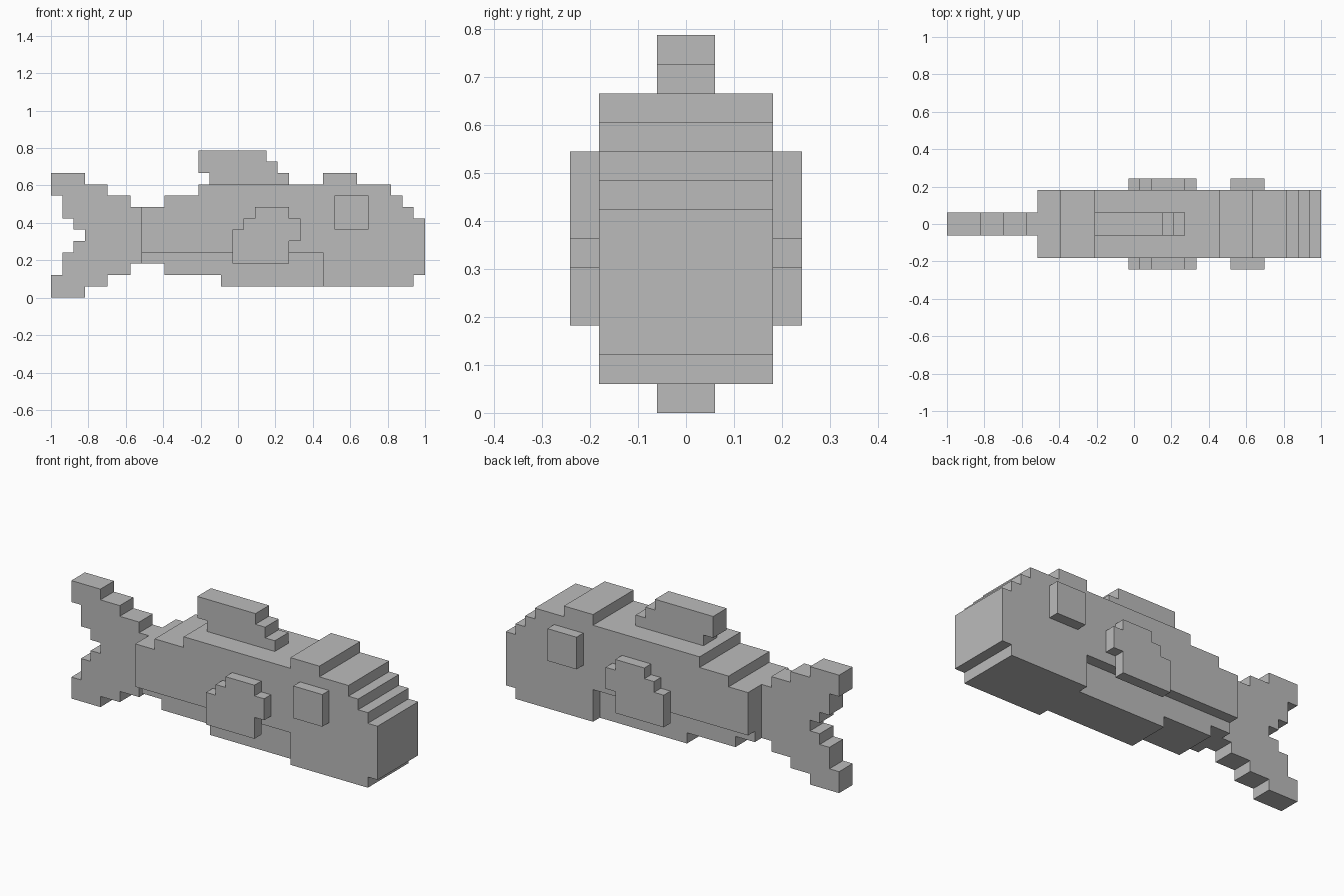
import bpy
import bmesh

if "Cube" in bpy.data.objects:
    bpy.data.objects.remove(bpy.data.objects["Cube"])

U = 2 / 33  # one block

grey = bpy.data.materials.new("plain grey")
grey.diffuse_color = (0.5, 0.5, 0.5, 1)
grey.use_nodes = True
grey.node_tree.nodes["Principled BSDF"].inputs["Base Color"].default_value = grey.diffuse_color


def stepped(start, moves):
    """Blocky outline: alternate horizontal and vertical moves from start."""
    x, z = start
    pts = [(x, z)]
    for i, m in enumerate(moves):
        if i % 2 == 0:
            x += m
        else:
            z += m
        pts.append((x, z))
    return pts


def slab(name, outline, y0, y1):
    """Extrude an x-z outline (in blocks) from y0 to y1."""
    bm = bmesh.new()
    face = bm.faces.new([bm.verts.new((x * U - 1, y0 * U, z * U)) for x, z in outline])
    ext = bmesh.ops.extrude_face_region(bm, geom=[face])
    verts = [v for v in ext["geom"] if isinstance(v, bmesh.types.BMVert)]
    bmesh.ops.translate(bm, verts=verts, vec=(0, (y1 - y0) * U, 0))
    bmesh.ops.recalc_face_normals(bm, faces=bm.faces)
    mesh = bpy.data.meshes.new(name)
    bm.to_mesh(mesh)
    bm.free()
    mesh.materials.append(grey)
    obj = bpy.data.objects.new(name, mesh)
    bpy.context.collection.objects.link(obj)
    return obj


# Body with stepped back and blunt head
slab("body", stepped((8, 8), [2, 1, 3, 1, 11, 1, 3, -1, 3, -1, 1, -1, 1, -1, 1,
                              -5, -1, -1, -8, 3, -16]), -3, 3)

# Narrower belly under the body
slab("belly", stepped((8, 4), [16, -3, -9, 1, -5, 1, -2]), -2, 2)

# Forked tail
slab("tail", stepped((0, 11), [3, -1, 2, -1, 2, -1, 1, -5, -1, -1, -2, -1, -2, -1,
                               -3, 2, 1, 2, 1, 1, 1, 1, -1, 1, -1, 2, -1]), -1, 1)

# Back fin
slab("back_fin", stepped((13, 13), [6, -1, 1, -1, 1, -1, -7, 1, -1]), -1, 1)

# Side fins and eyes, one of each per side
fin = stepped((16, 3), [5, 2, 1, 2, -1, 1, -3, -1, -1, -1, -1])
eye = stepped((25, 6), [3, 3, -3])
for side, y0, y1 in (("front", -4, -3), ("back", 3, 4)):
    slab(side + "_side_fin", fin, y0, y1)
    slab(side + "_eye", eye, y0, y1)
